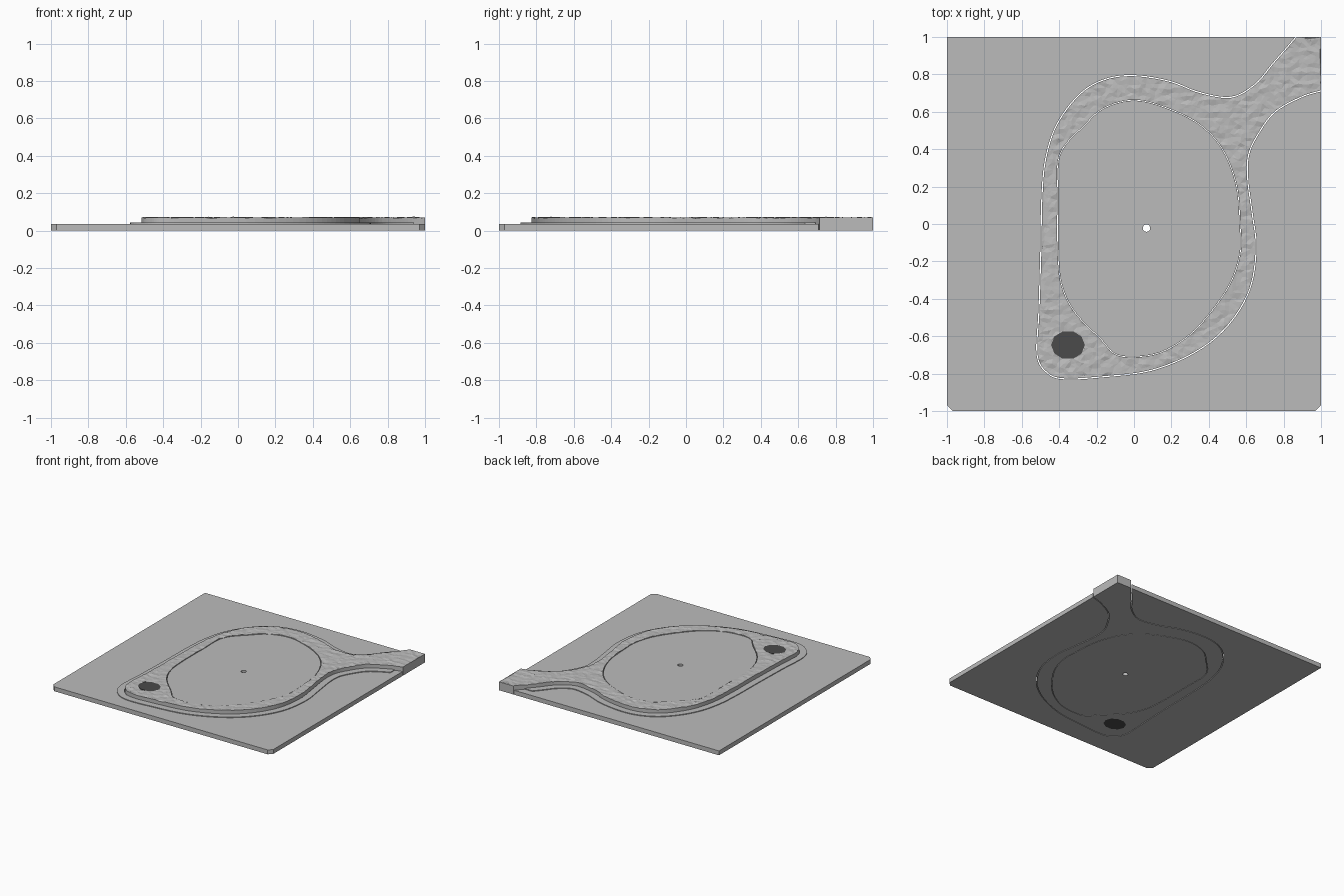
import bpy, bmesh, math, random
from mathutils import Vector, noise
from mathutils.geometry import delaunay_2d_cdt

random.seed(4)
cube = bpy.data.objects.get("Cube")
if cube:
    bpy.data.objects.remove(cube, do_unlink=True)


def material(name, value):
    mat = bpy.data.materials.new(name)
    mat.use_nodes = True
    color = (value, value, value, 1)
    mat.diffuse_color = color
    mat.node_tree.nodes["Principled BSDF"].inputs["Base Color"].default_value = color
    return mat


grey = material("stone grey", 0.5)
dark = material("dark grey", 0.07)


def spline(points, closed, steps=6):
    """Smooth curve through the points."""
    pts = [Vector(p) for p in points]
    n = len(pts)

    def at(i):
        return pts[i % n] if closed else pts[max(0, min(n - 1, i))]

    result = []
    for i in range(n if closed else n - 1):
        a, b, c, d = (at(i + k) for k in (-1, 0, 1, 2))
        for s in range(steps):
            t = s / steps
            result.append(b + (c - a) * t / 2 + (a * 2 - b * 5 + c * 4 - d) * t * t / 2
                          + (b * 3 - a - c * 3 + d) * t ** 3 / 2)
    if not closed:
        result.append(pts[-1])
    return result


def offset(line, distance, closed=False):
    """Move a clockwise curve outwards."""
    n = len(line)
    result = []
    for i, p in enumerate(line):
        before = line[i - 1] if closed or i else p
        after = line[(i + 1) % n] if closed or i < n - 1 else p
        d = (after - before).normalized()
        result.append(p + Vector((-d.y, d.x)) * distance)
    return result


def ellipse(x, y, rx, ry, sides):
    return [Vector((x + rx * math.cos(math.tau * i / sides),
                    y + ry * math.sin(math.tau * i / sides))) for i in range(sides)]


def square(half, cut=0.0):
    h = half
    pts = [(h, h), (-h, h), (-h, cut - h), (cut - h, -h), (h - cut, -h), (h, cut - h)]
    return [Vector(p) for p in (pts if cut else pts[:2] + [(-h, -h), (h, -h)])]


def contains(loop, p):
    inside = False
    a = loop[-1]
    for b in loop:
        if (a.y > p.y) != (b.y > p.y) and p.x < (b.x - a.x) * (p.y - a.y) / (b.y - a.y) + a.x:
            inside = not inside
        a = b
    return inside


def slab(name, within, without, bottom, top, mat=grey, grain=0.0):
    """Solid covering the area inside some loops and outside others."""
    pts, edges = [], []
    for loop in within + without:
        first, n = len(pts), len(loop)
        pts += loop
        edges += [(first + i, first + (i + 1) % n) for i in range(n)]
    if grain:
        step = 0.022
        count = int(1 / step)
        for i in range(-count, count + 1):
            for j in range(-count, count + 1):
                p = Vector((i + random.uniform(-.3, .3), j + random.uniform(-.3, .3))) * step
                if contains(within[0], p) and not any(contains(w, p) for w in without):
                    pts.append(p)
    verts, _, tris, *_ = delaunay_2d_cdt(pts, edges, [], 0, 1e-5)
    bm = bmesh.new()
    made = [bm.verts.new((v.x, v.y, bottom)) for v in verts]
    for tri in tris:
        mid = sum((verts[i] for i in tri), Vector((0, 0))) / 3
        if all(contains(w, mid) for w in within) and not any(contains(w, mid) for w in without):
            bm.faces.new([made[i] for i in tri])
    bmesh.ops.delete(bm, geom=[v for v in bm.verts if not v.link_faces], context='VERTS')
    lifted = bmesh.ops.extrude_face_region(bm, geom=bm.faces[:])["geom"]
    for v in lifted:
        if isinstance(v, bmesh.types.BMVert):
            v.co.z = top + grain * noise.noise(Vector((v.co.x * 22, v.co.y * 34, 0)))
    bmesh.ops.recalc_face_normals(bm, faces=bm.faces[:])
    mesh = bpy.data.meshes.new(name)
    bm.to_mesh(mesh)
    bm.free()
    mesh.materials.append(mat)
    obj = bpy.data.objects.new(name, mesh)
    bpy.context.collection.objects.link(obj)
    return obj


# Outer edge of the raised track, clockwise from the corner arm
track_line = spline([
    (1.1, .74), (1, .715), (.89, .68), (.75, .6), (.66, .48), (.61, .37), (.605, .24),
    (.63, .05), (.65, -.13), (.615, -.35), (.5, -.54), (.33, -.68), (.09, -.78),
    (-.18, -.815), (-.37, -.825), (-.46, -.795), (-.515, -.7), (-.505, -.46),
    (-.495, -.14), (-.49, .13), (-.47, .345), (-.41, .53), (-.29, .69), (-.155, .77),
    (0, .79), (.19, .76), (.35, .7), (.52, .675), (.65, .745), (.74, .85), (.81, .93),
    (.87, 1), (.95, 1.1)], False)

# Edge of the central field, clockwise
field_loop = spline([
    (0, .66), (.17, .62), (.35, .53), (.47, .4), (.545, .21), (.565, 0), (.565, -.16),
    (.5, -.34), (.35, -.54), (.22, -.645), (.085, -.7), (-.085, -.7), (-.18, -.61),
    (-.315, -.47), (-.385, -.325), (-.405, -.14), (-.405, .13), (-.395, .37),
    (-.26, .53), (-.155, .62)], True)


def arm_loop(distance):
    return offset(track_line, distance) + [Vector((1.2, 1.2))]


border = square(1, 0.03)
track_loop = arm_loop(0)
gap_loop = arm_loop(0.006)
verge_loop = arm_loop(0.06)
pit_loop = ellipse(-.353, -.647, .09, .077, 10)
drain_loop = ellipse(.067, -.022, .02, .02, 16)

# Ground plate with a narrow joint around the track
slab("ground_plate", [border], [gap_loop], 0, .036)
slab("verge", [verge_loop, square(.94)], [gap_loop], .035, .042)

# Rough raised track, smooth field and dark pit cover
slab("track", [track_loop, border], [offset(field_loop, .004, True), pit_loop], 0, .069, grain=.007)
slab("central_field", [field_loop], [drain_loop], 0, .066)
slab("pit_cover", [pit_loop], [], 0, .069, dark)
